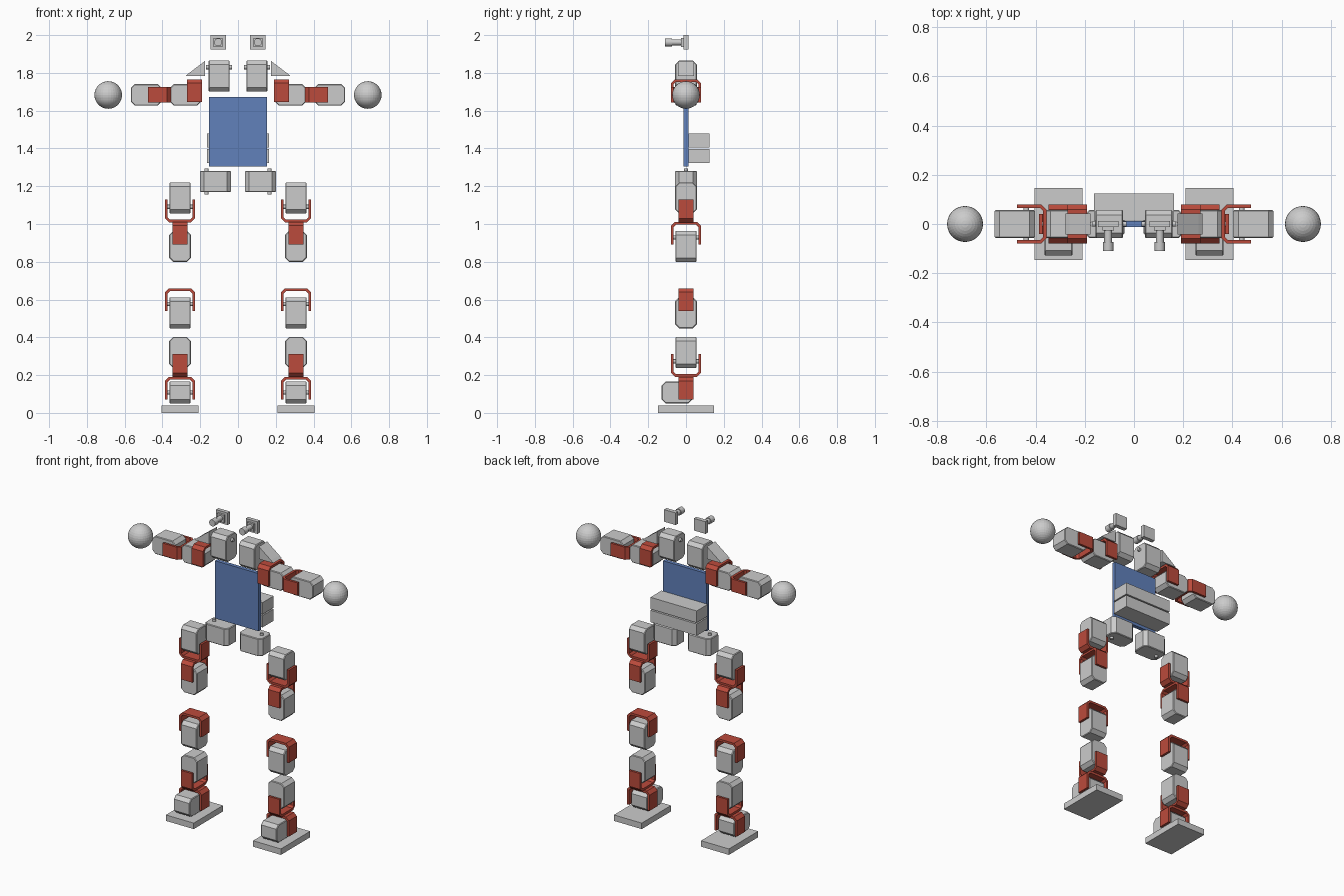
import bpy, bmesh
from mathutils import Vector

if "Cube" in bpy.data.objects:
    bpy.data.objects.remove(bpy.data.objects["Cube"])

X, Y, Z = Vector((1, 0, 0)), Vector((0, 1, 0)), Vector((0, 0, 1))


def colour(name, rgb):
    m = bpy.data.materials.new(name)
    m.diffuse_color = (*rgb, 1)
    m.use_nodes = True
    m.node_tree.nodes["Principled BSDF"].inputs["Base Color"].default_value = m.diffuse_color
    return m


RED = colour("red_metal", (0.5, 0.07, 0.045))
BLUE = colour("blue_panel", (0.12, 0.22, 0.5))


def finish(name, bm, mat=None):
    bmesh.ops.recalc_face_normals(bm, faces=bm.faces)
    me = bpy.data.meshes.new(name)
    bm.to_mesh(me)
    bm.free()
    ob = bpy.data.objects.new(name, me)
    bpy.context.collection.objects.link(ob)
    if mat:
        me.materials.append(mat)
    return ob


def prism(name, pts, half, origin, u, v, mat=None):
    """Profile in the u,v plane, extruded by +-half along u x v."""
    bm = bmesh.new()
    o, w = Vector(origin), u.cross(v)
    f = bm.faces.new([bm.verts.new(o + u * a + v * b - w * half) for a, b in pts])
    ext = bmesh.ops.extrude_face_region(bm, geom=[f])["geom"]
    bmesh.ops.translate(bm, vec=w * half * 2,
                        verts=[g for g in ext if isinstance(g, bmesh.types.BMVert)])
    return finish(name, bm, mat)


def box(name, x, y, z, mat=None):
    pts = [(x[0], z[0]), (x[1], z[0]), (x[1], z[1]), (x[0], z[1])]
    return prism(name, pts, (y[1] - y[0]) / 2, (0, (y[0] + y[1]) / 2, 0), X, Z, mat)


def rod(name, centre, axis, radius, length):
    bm = bmesh.new()
    bmesh.ops.create_cone(bm, cap_ends=True, segments=24, radius1=radius,
                          radius2=radius, depth=length)
    ob = finish(name, bm)
    ob.rotation_euler = Z.rotation_difference(axis).to_euler()
    ob.location = centre
    for p in ob.data.polygons:
        p.use_smooth = len(p.vertices) == 4
    return ob


SERVO = [(-.035, -.036), (-.014, -.057), (.108, -.057), (.129, -.036),
         (.129, .036), (.108, .057), (-.014, .057), (-.035, .036)]
CLEVIS = [(-.038, .079), (.062, .079), (.082, .059), (.082, -.059),
          (.062, -.079), (-.038, -.079), (-.038, -.065), (.056, -.065),
          (.068, -.053), (.068, .053), (.056, .065), (-.038, .065)]


def servo(name, pivot, axis, along):
    """Motor body reaching from its pivot in direction along."""
    ob = prism(name, SERVO, .056, pivot, along, along.cross(axis))
    bev = ob.modifiers.new("rim", 'BEVEL')
    bev.width, bev.segments, bev.angle_limit = .004, 1, 1.2
    rod(name + "_shaft", pivot, axis, .011, .138)


def joint(name, pivot, axis, along, base):
    """Servo held in a red U bracket whose web lies in direction base."""
    servo(name + "_servo", pivot, axis, along)
    prism(name + "_bracket", CLEVIS, .04, pivot, base, axis, RED)


# Torso panel and the two battery packs behind it
box("torso_panel", (-.153, .153), (-.012, .012), (1.305, 1.672), BLUE)
for i, z in enumerate((1.322, 1.405)):
    box(f"battery_{i + 1}", (-.163, .163), (.014, .125), (z, z + .075))

for s, side in ((-1, "right"), (1, "left")):
    out = X * s

    # Camera eye: plate, housing and stepped lens facing forward
    ex = s * .105
    box(side + "_eye_plate", (ex - .041, ex + .041), (-.013, .012), (1.923, 2.0))
    box(side + "_eye_housing", (ex - .024, ex + .024), (-.026, -.012), (1.938, 1.986))
    rod(side + "_lens_barrel", (ex, -.055, 1.962), Y, .016, .07)
    rod(side + "_lens_ring", (ex, -.092, 1.962), Y, .021, .036)

    # Shoulder motor and the wedge that carries the arm
    servo(side + "_shoulder_servo", (s * .1, 0, 1.83), X, -Z)
    prism(side + "_shoulder_wedge", [(.176, 1.783), (.278, 1.783), (.262, 1.797), (.176, 1.862)],
          .042, (0, 0, 0), out, Z)

    # Arm and round hand
    joint(side + "_upper_arm", (s * .231, 0, 1.684), Y, out, Z)
    joint(side + "_elbow", (s * .438, 0, 1.684), Y, out, -out)
    bm = bmesh.new()
    bmesh.ops.create_uvsphere(bm, u_segments=32, v_segments=16, radius=.073)
    hand = finish(side + "_hand", bm)
    hand.location = (s * .687, 0, 1.683)

    # Hip and leg joints from top to bottom
    lx = s * .307
    servo(side + "_hip_turn_servo", (s * .167, 0, 1.225), Z, -out)
    joint(side + "_hip_swing", (lx, 0, 1.091), X, Z, -Z)
    joint(side + "_thigh", (lx, 0, .929), Y, -Z, Z)
    joint(side + "_knee", (lx, 0, .577), X, -Z, Z)
    joint(side + "_shin", (lx, 0, .273), Y, Z, -Z)
    joint(side + "_ankle", (lx, 0, .108), X, -Y, Z)

    # Foot plate
    box(side + "_foot", (lx - .098, lx + .098), (-.147, .147), (0, .038))
